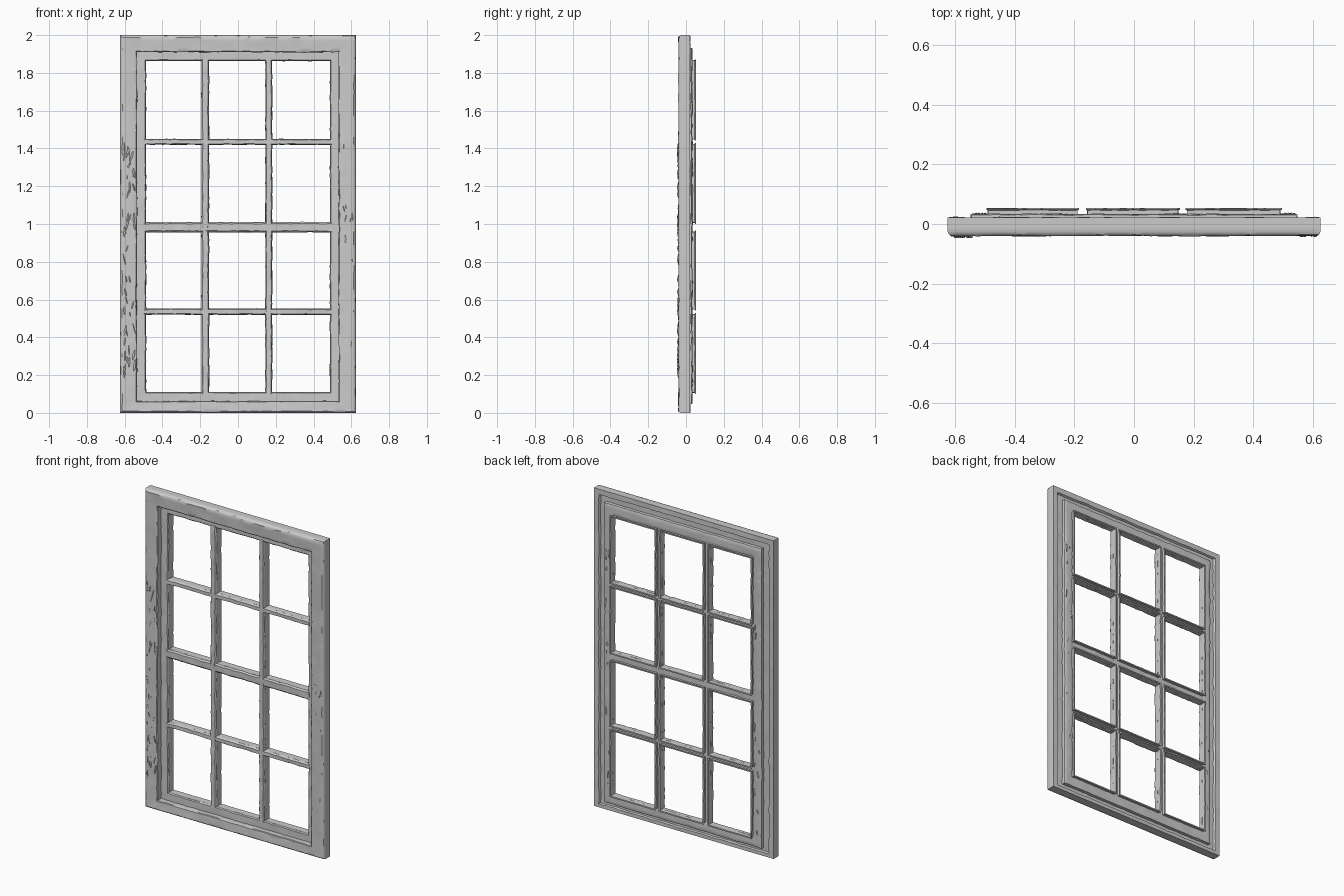
import bpy, bmesh, math, random
from mathutils import Vector, noise

if "Cube" in bpy.data.objects:
    bpy.data.objects.remove(bpy.data.objects["Cube"])

random.seed(4)


def dense(points, step=0.018, closed=True):
    """Add points along a profile so that wear can dent its faces."""
    out = []
    pairs = list(zip(points, points[1:] + points[:1]))
    for a, b in (pairs if closed else pairs[:-1]):
        a, b = Vector(a), Vector(b)
        n = max(1, round((b - a).length / step))
        out += [a.lerp(b, i / n) for i in range(n)]
    return out if closed else out + [Vector(points[-1])]


def loft(name, sections, wear=0.0, ring=False):
    """Skin a list of cross-sections, closed into a ring or capped."""
    bm = bmesh.new()
    rows = [[bm.verts.new(p) for p in s] for s in sections]
    count = len(rows[0])
    for k in range(len(rows) if ring else len(rows) - 1):
        a, b = rows[k], rows[(k + 1) % len(rows)]
        for i in range(count):
            j = (i + 1) % count
            bm.faces.new((a[i], a[j], b[j], b[i]))
    if not ring:
        bm.faces.new(rows[0])
        bm.faces.new(rows[-1])
    # weathered surface, leaving the outer border straight
    for v in bm.verts:
        if wear and abs(v.co.x) < 0.615 and 0.008 < v.co.z < 1.992:
            p = v.co.copy()
            d = noise.noise_vector(p * 32) * 0.7 + noise.noise_vector(p * 9) * 0.5
            v.co += d * wear
    bmesh.ops.recalc_face_normals(bm, faces=bm.faces)
    return finish(name, bm)


def finish(name, bm):
    mesh = bpy.data.meshes.new(name)
    bm.to_mesh(mesh)
    bm.free()
    obj = bpy.data.objects.new(name, mesh)
    bpy.context.collection.objects.link(obj)
    bpy.ops.object.select_all(action='DESELECT')
    obj.select_set(True)
    bpy.context.view_layer.objects.active = obj
    bpy.ops.object.shade_smooth_by_angle(angle=math.radians(35))
    return obj


def frame(name, outer, inner, profile, wear=0.0, step=0.03):
    """Mitred rectangular frame; profile is (0 outer .. 1 inner, y)."""
    def corners(r):
        x0, x1, z0, z1 = r
        return [Vector((x0, 0, z0)), Vector((x1, 0, z0)),
                Vector((x1, 0, z1)), Vector((x0, 0, z1))]
    o, n = corners(outer), corners(inner)
    sections = []
    for k in range(4):
        m = (k + 1) % 4
        steps = max(2, round((o[m] - o[k]).length / step))
        for i in range(steps):
            f = i / steps
            a, b = o[k].lerp(o[m], f), n[k].lerp(n[m], f)
            sections.append([a.lerp(b, t) + Vector((0, y, 0)) for t, y in profile])
    return loft(name, sections, wear, ring=True)


def bar(name, start, end, width, vertical):
    """Glazing bar with a bevelled front."""
    w = width / 2
    prof = dense([(-w, 0.030), (-w, 0.006), (-w * 0.7, -0.002),
                  (w * 0.7, -0.002), (w, 0.006), (w, 0.030)])
    a, b = Vector(start), Vector(end)
    steps = round((b - a).length / 0.02)
    sections = []
    for i in range(steps + 1):
        c = a.lerp(b, i / steps)
        sections.append([c + (Vector((s, y, 0)) if vertical else Vector((0, y, s)))
                         for s, y in prof])
    return loft(name, sections, wear=0.004)


def scaled(points, width):
    return [(p[0] / width, p[1]) for p in dense([(t * width, y) for t, y in points])]


# Outer casing: eased front edge, rebated back
casing = [(0, 0.022), (0, -0.026), (0.05, -0.035), (0.14, -0.040), (0.95, -0.037),
          (1, -0.033), (1, 0.010), (0.42, 0.010), (0.36, 0.022)]
frame("outer_casing", (-0.625, 0.625, 0, 2), (-0.535, 0.533, 0.062, 1.91),
      scaled(casing, 0.09), wear=0.004)

# Sash set behind the casing
sash = [(0, 0.030), (0, 0.0), (0.92, 0.0), (1, 0.006), (1, 0.030), (0.9, 0.033), (0.1, 0.033)]
frame("sash", (-0.547, 0.547, 0.048, 1.93), (-0.487, 0.487, 0.11, 1.863),
      scaled(sash, 0.06), wear=0.004)

# Glazing bars
columns = [(-0.487, -0.193), (-0.153, 0.145), (0.181, 0.487)]
rows = [(0.11, 0.52), (0.552, 0.956), (1.01, 1.42), (1.45, 1.863)]
for a, b in zip(columns, columns[1:]):
    x = (a[1] + b[0]) / 2
    bar("vertical_bar", (x, 0, 0.10), (x, 0, 1.875), b[0] - a[1], True)
for a, b in zip(rows, rows[1:]):
    z = (a[1] + b[0]) / 2
    bar("horizontal_bar", (-0.497, 0, z), (0.497, 0, z), b[0] - a[1], False)

# Thin glazing rims projecting from the back around every opening
rim = [(0, 0.053), (0, 0.049), (0.6, 0.046), (0.6, 0.012), (1, 0.012), (1, 0.053)]
for x0, x1 in columns:
    for z0, z1 in rows:
        g = 0.008
        frame("glazing_rim", (x0 - g, x1 + g, z0 - g, z1 + g), (x0, x1, z0, z1),
              rim, wear=0.0015)


# Curled flakes of old paint
def flakes(name, count, xs, zs, y, lift):
    bm = bmesh.new()
    for _ in range(count):
        x, z = random.uniform(*xs), random.uniform(*zs)
        w, h = random.uniform(0.004, 0.012), random.uniform(0.02, 0.06)
        tilt = random.uniform(-0.3, 0.3)
        prev = None
        for i in range(5):
            t = i / 4
            s = math.sin(math.pi * (0.12 + 0.76 * t))
            zc, xc = z + (t - 0.5) * h, x + tilt * (t - 0.5) * h
            row = [bm.verts.new((xc - w * s / 2, y, zc)),
                   bm.verts.new((xc + w * s / 2, y + lift * s, zc))]
            if prev:
                bm.faces.new((prev[0], prev[1], row[1], row[0]))
            prev = row
    finish(name, bm)


flakes("casing_paint_flakes_left", 45, (-0.605, -0.545), (0.15, 1.5), -0.037, -0.010)
flakes("casing_paint_flakes_right", 12, (0.55, 0.605), (0.1, 1.6), -0.037, -0.007)
for side in (-1, 1):
    edge = sorted((side * 0.50, side * 0.535))
    flakes("sash_paint_flakes", 15, edge, (0.12, 1.8), 0.031, 0.007)
